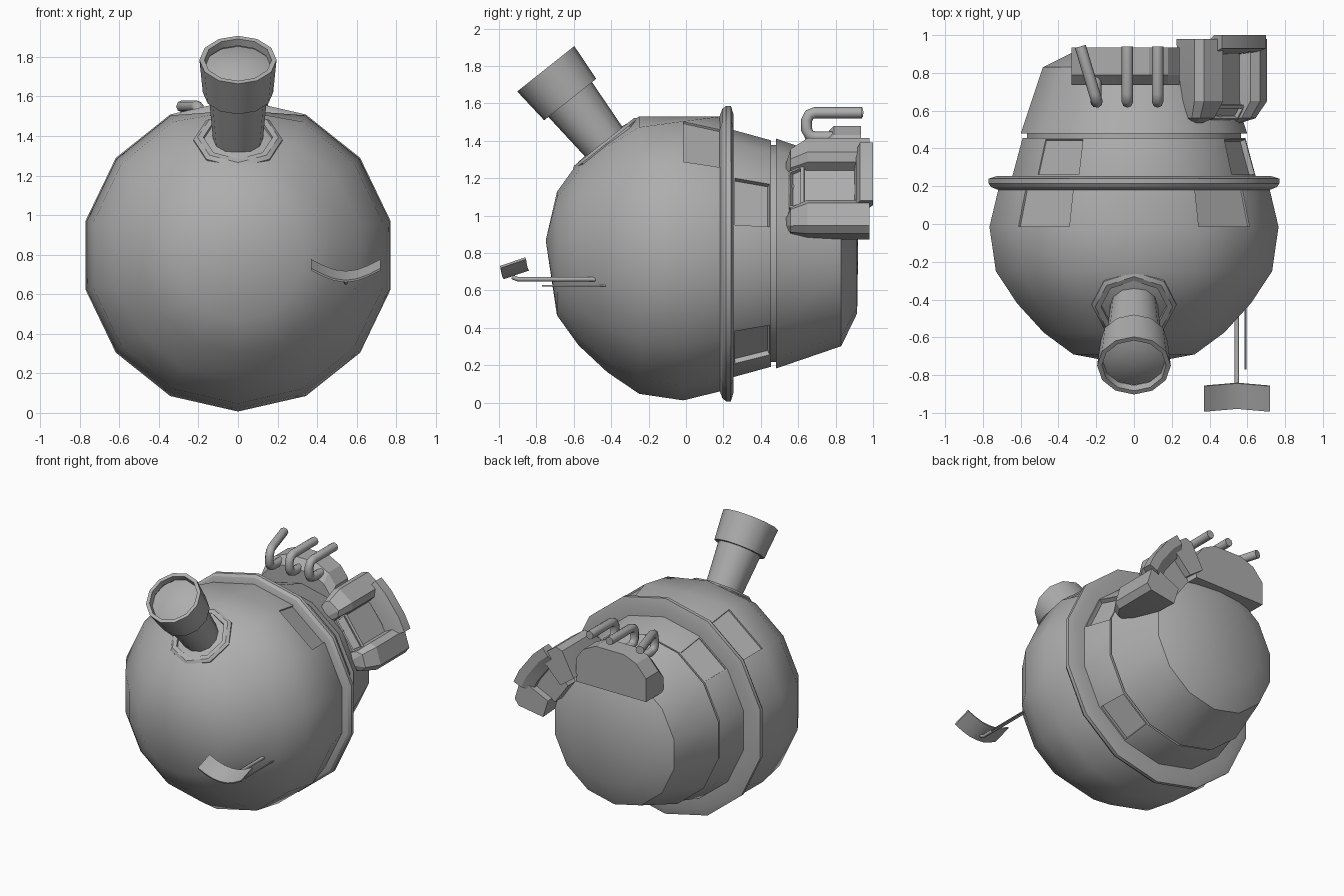
import bpy, bmesh, math
from mathutils import Vector

cube = bpy.data.objects.get("Cube")
if cube:
    bpy.data.objects.remove(cube, do_unlink=True)

metal = bpy.data.materials.new("plain_grey_metal")
metal.use_nodes = True
GREY = (0.42, 0.42, 0.42, 1)
metal.diffuse_color = GREY
metal.node_tree.nodes["Principled BSDF"].inputs["Base Color"].default_value = GREY

CENTRE = Vector((0, 0, 0.797))
BACK, UP = Vector((0, 1, 0)), Vector((0, 0, 1))
SIDES = 14
STEP = 2 * math.pi / SIDES


def finish(name, bm, smooth=40):
    bmesh.ops.recalc_face_normals(bm, faces=bm.faces)
    me = bpy.data.meshes.new(name)
    bm.to_mesh(me)
    bm.free()
    ob = bpy.data.objects.new(name, me)
    bpy.context.collection.objects.link(ob)
    me.materials.append(metal)
    if smooth:
        bpy.ops.object.select_all(action='DESELECT')
        ob.select_set(True)
        bpy.context.view_layer.objects.active = ob
        bpy.ops.object.shade_smooth_by_angle(angle=math.radians(smooth))
    return ob


def lathe(profile, sides, origin, axis, up):
    """Turn (distance along axis, radius) pairs around an axis."""
    bm = bmesh.new()
    side = up.cross(axis)
    rings = []
    for a, r in profile:
        n = sides if r > 0 else 1
        angles = [2 * math.pi * i / sides for i in range(n)]
        rings.append([bm.verts.new(origin + axis * a + (up * math.cos(t) + side * math.sin(t)) * r)
                      for t in angles])
    for p, q in zip(rings, rings[1:]):
        for i in range(sides):
            loop = [p[i % len(p)], p[(i + 1) % len(p)], q[(i + 1) % len(q)], q[i % len(q)]]
            bm.faces.new(list(dict.fromkeys(loop)))
    return bm


def polar(angle, r, y):
    t = math.radians(angle)
    return CENTRE + Vector((math.sin(t) * r, y, math.cos(t) * r))


def loft(sections):
    """Bridge matching cross-sections and cap both ends."""
    bm = bmesh.new()
    loops = [[bm.verts.new(p) for p in s] for s in sections]
    n = len(loops[0])
    for a, b in zip(loops, loops[1:]):
        for i in range(n):
            bm.faces.new((a[i], a[(i + 1) % n], b[(i + 1) % n], b[i]))
    bm.faces.new(loops[0])
    bm.faces.new(loops[-1])
    return bm


def sink_panels(bm, y_range, wanted, border, depth):
    """Recess the facets whose signed position round the body is wanted."""
    bm.normal_update()
    bmesh.ops.recalc_face_normals(bm, faces=bm.faces)
    faces = []
    for f in bm.faces:
        c = f.calc_center_median() - CENTRE
        facet = math.floor(math.atan2(c.x, c.z) / STEP)
        if y_range[0] < c.y < y_range[1] and facet in wanted:
            faces.append(f)
    bmesh.ops.inset_individual(bm, faces=faces, thickness=border, depth=0)
    bmesh.ops.inset_individual(bm, faces=faces, thickness=0.003, depth=-depth)


def tube(name, points, radius):
    cu = bpy.data.curves.new(name, 'CURVE')
    cu.dimensions = '3D'
    cu.bevel_depth, cu.bevel_resolution, cu.use_fill_caps = radius, 2, True
    sp = cu.splines.new('POLY')
    sp.points.add(len(points) - 1)
    for p, co in zip(sp.points, points):
        p.co = (*co, 1)
    ob = bpy.data.objects.new(name, cu)
    bpy.context.collection.objects.link(ob)
    cu.materials.append(metal)
    return ob


# Rounded front shell, slightly flattened on top
shell = lathe([(-0.75, 0), (-0.69, 0.33), (-0.575, 0.49), (-0.42, 0.635), (-0.25, 0.75),
               (-0.015, 0.785), (0.19, 0.735)], SIDES, CENTRE, BACK, UP)
for v in shell.verts:
    if v.co.y < -0.74:
        v.co.z += 0.07
    v.co.z = min(v.co.z, 1.53)
sink_panels(shell, (0, 0.18), (1, -2), 0.004, 0.012)
finish("front_shell", shell)

# Raised flange
flange = lathe([(0.18, 0.6), (0.18, 0.735), (0.195, 0.775), (0.215, 0.79), (0.24, 0.79),
                (0.255, 0.74), (0.255, 0.6)], SIDES, CENTRE, BACK, UP)
finish("flange_ring", flange, 30)

# Rear collar and drum with a groove between them
drum = lathe([(0.2, 0.66), (0.255, 0.66), (0.455, 0.605), (0.455, 0.58), (0.48, 0.58),
              (0.48, 0.615), (0.83, 0.495), (0.915, 0.32), (0.92, 0)], SIDES, CENTRE, BACK, UP)
sink_panels(drum, (0.3, 0.4), (2, 5), 0.012, 0.03)
sink_panels(drum, (0.3, 0.4), (-2,), 0.012, 0.006)
finish("rear_drum", drum)

# Tilted scope: mounting plate, tube and cup with a domed lens
tilt = Vector((0, -0.33, 0.415)).normalized()
across = Vector((0, tilt.z, -tilt.y))
base = Vector((0, -0.42, 1.37))
finish("scope_mount", lathe([(-0.06, 0.2), (-0.02, 0.225), (0.015, 0.225), (0.03, 0.205),
                             (0.03, 0.175), (-0.03, 0.165), (-0.03, 0)], 8, base, tilt, across), 30)
finish("scope_tube", lathe([(-0.04, 0.122), (0.33, 0.15)], 12, base, tilt, across))
finish("scope_cup", lathe([(0.32, 0), (0.32, 0.178), (0.53, 0.195), (0.53, 0.17), (0.49, 0.165)],
                          12, base, tilt, across))
finish("scope_lens", lathe([(0.485, 0.168), (0.51, 0.1), (0.52, 0)], 12, base, tilt, across))

# Curved paddle on a rod, with a thin needle beside it
sections = []
for i in range(7):
    s = i / 3 - 1
    x, lift = 0.545 + 0.175 * s, 0.06 * (1 - math.cos(s * math.pi / 2))
    y = -0.015 * abs(s)
    sections.append([(x, -0.975 + y, 0.66 + lift), (x, -0.84 + y, 0.706 + lift),
                     (x, -0.844 + y, 0.717 + lift), (x, -0.979 + y, 0.671 + lift)])
finish("paddle", loft(sections))
tube("paddle_rod", [(0.545, -0.93, 0.672), (0.545, -0.9, 0.66), (0.545, -0.46, 0.66)], 0.012)
tube("needle", [(0.59, -0.77, 0.625), (0.59, -0.4, 0.625)], 0.005)

# Pipe manifold block on top of the drum
outline = [(-0.33, 1.18), (-0.33, 1.35), (-0.25, 1.44), (-0.15, 1.48), (0.08, 1.48),
           (0.18, 1.43), (0.24, 1.35), (0.24, 1.18)]
finish("manifold_block", loft([[(x, y, z - drop * (z > 1.2)) for x, z in outline]
                               for y, drop in ((0.735, 0.06), (0.79, 0), (0.935, 0))]), 20)

# Three hooked pipes
hook = [(0.94, 1.55), (0.69, 1.55), (0.66, 1.54), (0.645, 1.51), (0.645, 1.46),
        (0.66, 1.43), (0.69, 1.42), (0.8, 1.42)]
for x, lean in ((-0.2, -0.3), (-0.035, 0), (0.125, 0)):
    tube("hooked_pipe", [(x + lean * (y - 0.66) * (z > 1.5), y, z) for y, z in hook], 0.03)

# Side bracket: two tapered blocks either side of a channel
block = [(0.53, 0.57, 0.3), (0.56, 0.66, 0.8), (0.65, 0.72, 1), (0.98, 0.72, 1)]
for mid in (36, 73):
    sections = []
    for y, r, w in block:
        inner = 0.5 if y < 0.7 else 0.48
        sections.append([polar(mid + d * w, rr, y) for d, rr in
                         ((-8, inner), (-8, r - 0.04), (-5, r), (5, r), (8, r - 0.04), (8, inner))])
    finish("bracket_block", loft(sections), 20)

# Channel floor with a recessed plate
floor = loft([[polar(a, r, y) for a, r in ((43, 0.45), (43, top), (66, top), (66, 0.45))]
              for y, top in ((0.55, 0.6), (0.62, 0.64), (0.93, 0.64))])
sink = [f for f in floor.faces if all((v.co - CENTRE).xz.length > 0.58 for v in f.verts)]
bmesh.ops.recalc_face_normals(floor, faces=floor.faces)
bmesh.ops.inset_individual(floor, faces=sink, thickness=0.015, depth=0)
bmesh.ops.inset_individual(floor, faces=sink, thickness=0.003, depth=-0.02)
finish("channel_floor", floor, 20)

# Arched fin closing the back of the channel
fin = [[polar(a, r, y) for r, y in ((0.62, 0.9), (0.7, 0.91), (0.755, 0.93), (0.755, 1.0), (0.69, 1.0), (0.62, 0.96))]
       for a in (38, 46, 60, 68)]
finish("arched_fin", loft(fin), 20)
